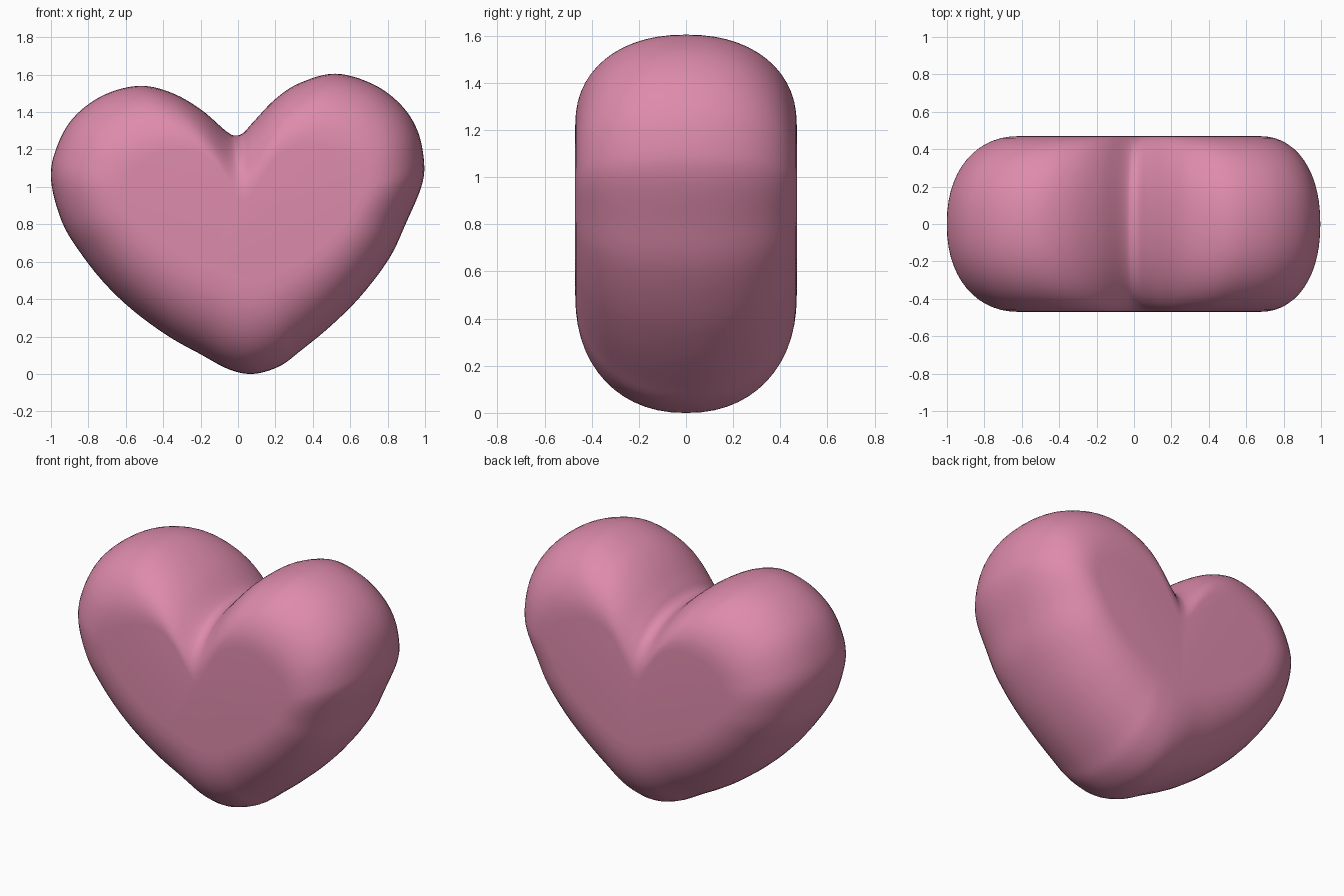
import bpy, bmesh, math
from mathutils import Vector

cube = bpy.data.objects.get("Cube")
if cube:
    bpy.data.objects.remove(cube, do_unlink=True)

HALF_DEPTH = 0.47
STEPS = 6      # outline samples between control points
LAYERS = 14    # rings from the middle to each flat face
POWER = 2.2    # roundness of the edge

# Slightly lopsided heart outline (x, z), running up the left side from the tip
OUTLINE = [(.08, 0), (.22, .04), (.33, .12), (.5, .26), (.66, .42), (.81, .62),
           (.9, .81), (.98, 1), (.995, 1.13), (.96, 1.3), (.87, 1.44),
           (.72, 1.55), (.52, 1.605), (.33, 1.555), (.2, 1.47), (.08, 1.345),
           (.03, 1.29), (-.01, 1.275), (-.06, 1.295), (-.2, 1.415),
           (-.36, 1.505), (-.53, 1.54), (-.72, 1.49), (-.88, 1.37),
           (-.97, 1.21), (-1, 1.04), (-.94, .81), (-.83, .63), (-.7, .47),
           (-.55, .33), (-.37, .2), (-.2, .105), (-.05, .025)]


def smooth_loop(points, steps):
    """Closed Catmull-Rom curve through the points."""
    pts = [Vector(p) for p in points]
    n, loop = len(pts), []
    for i in range(n):
        a, b, c, d = (pts[(i + k) % n] for k in (-1, 0, 1, 2))
        for s in range(steps):
            t = s / steps
            loop.append(b + (c - a) * t / 2
                        + (a - b * 2.5 + c * 2 - d / 2) * t ** 2
                        + (b * 3 - a - c * 3 + d) * t ** 3 / 2)
    return loop


def face_point(p):
    """Matching point on the rim of the flat front or back face."""
    x, z = .03 + .64 * p.x, .5 + .45 * p.y
    if p.y > 1:                                   # soften the cleft
        z -= .15 * math.exp(-(p.x / .2) ** 2)
    return Vector((x, z))


outer = smooth_loop(OUTLINE, STEPS)
inner = [face_point(p) for p in outer]

# Stack rings from front to back along a rounded profile
bm = bmesh.new()
rings = []
for k in range(-LAYERS, LAYERS + 1):
    angle = k / LAYERS * math.pi / 2
    y = math.copysign(abs(math.sin(angle)) ** (2 / POWER), angle) * HALF_DEPTH
    w = max(math.cos(angle), 0) ** (2 / POWER)
    rings.append([bm.verts.new((q.x + (p.x - q.x) * w, y, q.y + (p.y - q.y) * w))
                  for p, q in zip(outer, inner)])
count = len(outer)
for lower, upper in zip(rings, rings[1:]):
    for i in range(count):
        j = (i + 1) % count
        bm.faces.new((lower[i], lower[j], upper[j], upper[i]))
bm.faces.new(rings[0])
bm.faces.new(rings[-1])
bmesh.ops.recalc_face_normals(bm, faces=bm.faces)

mesh = bpy.data.meshes.new("heart_body")
bm.to_mesh(mesh)
bm.free()
heart = bpy.data.objects.new("heart_body", mesh)
bpy.context.collection.objects.link(heart)
for face in mesh.polygons:
    face.use_smooth = True

# Pink
pink = bpy.data.materials.new("soft_pink")
pink.use_nodes = True
colour = (.73, .26, .41, 1)
pink.diffuse_color = colour
pink.node_tree.nodes["Principled BSDF"].inputs["Base Color"].default_value = colour
mesh.materials.append(pink)
